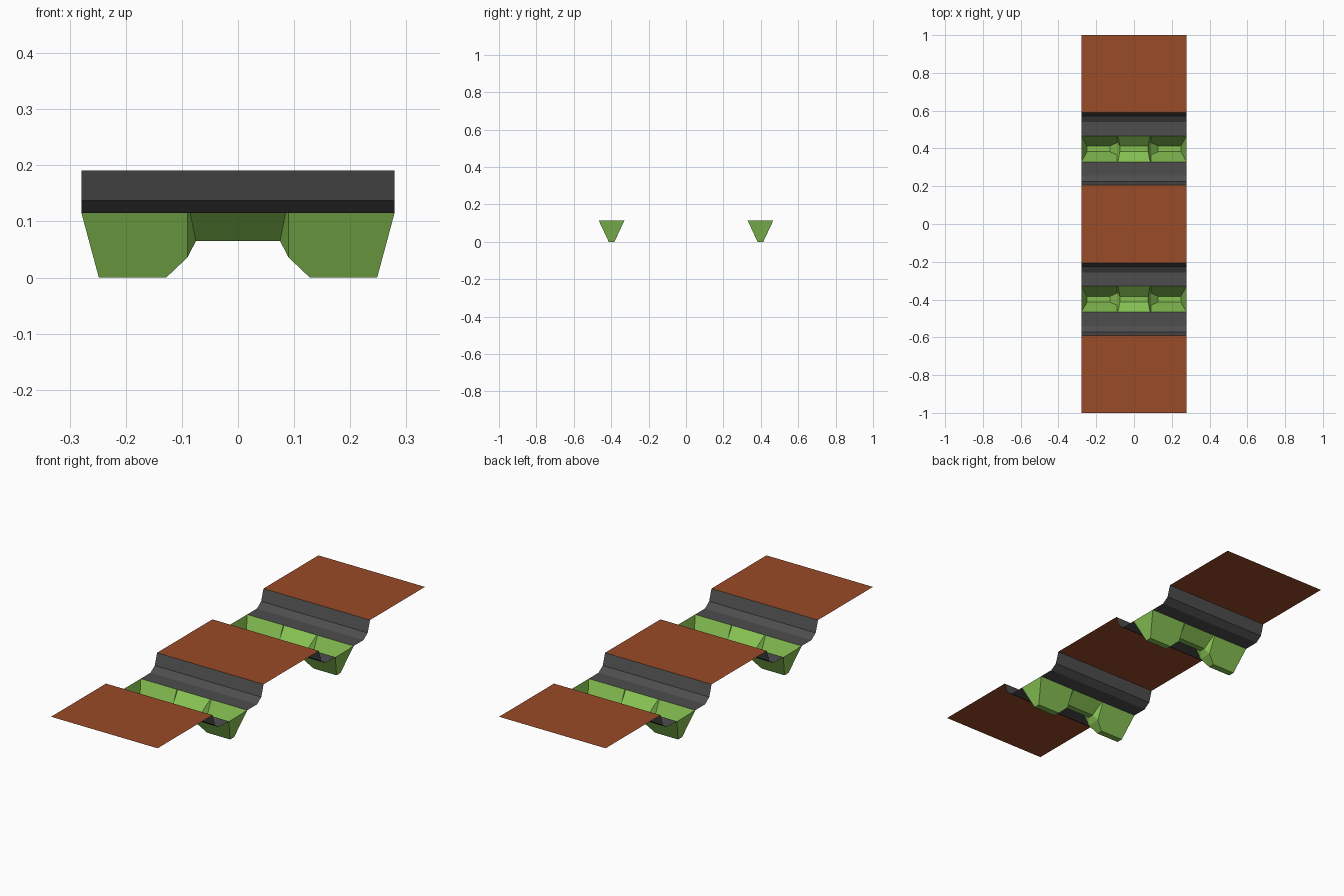
import bpy
import bmesh

cube = bpy.data.objects.get("Cube")
if cube:
    bpy.data.objects.remove(cube, do_unlink=True)


def material(name, color):
    m = bpy.data.materials.new(name)
    m.use_nodes = True
    m.diffuse_color = (*color, 1)
    m.node_tree.nodes["Principled BSDF"].inputs["Base Color"].default_value = (*color, 1)
    return m


brown = material("brown earth", (0.32, 0.07, 0.02))
grey = material("grey stone", (0.075, 0.075, 0.075))
green = material("green channel", (0.24, 0.53, 0.085))

HALF_WIDTH = 0.279
GROUND, LEDGE = 0.191, 0.115
TRENCH_Y = 0.398
BANK_REACH, CHANNEL_REACH = 0.191, 0.069


def loft(name, rows, mat, cap=False):
    """Sheet through rows of points, all faces turned upward."""
    bm = bmesh.new()
    grid = [[bm.verts.new(p) for p in row] for row in rows]
    for a, b in zip(grid, grid[1:]):
        for i in range(len(a) - 1):
            bm.faces.new((a[i], a[i + 1], b[i + 1], b[i]))
    if cap:
        bm.faces.new(grid[0])
        bm.faces.new(grid[-1])
    bm.normal_update()
    for f in bm.faces:
        if f.normal.z < 0:
            f.normal_flip()
    mesh = bpy.data.meshes.new(name)
    bm.to_mesh(mesh)
    bm.free()
    mesh.materials.append(mat)
    obj = bpy.data.objects.new(name, mesh)
    bpy.context.collection.objects.link(obj)
    return obj


def strip(name, profile, mat):
    """Extrude a (y, z) profile across the full width."""
    return loft(name, [[(x, y, z) for y, z in profile]
                       for x in (-HALF_WIDTH, HALF_WIDTH)], mat)


# Flat ground plates
edge = TRENCH_Y + BANK_REACH
inner = TRENCH_Y - BANK_REACH
for name, y0, y1 in (("front_ground", -1, -edge),
                     ("middle_ground", -inner, inner),
                     ("back_ground", edge, 1)):
    strip(name, [(y0, GROUND), (y1, GROUND)], brown)

# Bank profile: distance from the trench centre, height
bank = [(BANK_REACH, GROUND), (0.174, 0.137), (0.142, LEDGE), (CHANNEL_REACH, LEDGE)]

# Channel stations: top x, bottom x, bottom height, bottom half depth
half = [(HALF_WIDTH, 0.248, 0, 0.015),
        (0.128, 0.128, 0, 0.015),
        (0.09, 0.09, 0.036, 0.032),
        (0.085, 0.075, 0.065, 0.014)]
stations = [(-t, -b, z, d) for t, b, z, d in half] + half[::-1]

for side, cy in (("front", -TRENCH_Y), ("back", TRENCH_Y)):
    # Stepped banks on both sides of the trench
    for s, part in ((-1, "near"), (1, "far")):
        strip(f"{side}_{part}_bank", [(cy + s * d, z) for d, z in bank], grey)
    # Channel with two deep basins and a raised middle
    rows = [[(t, cy - CHANNEL_REACH, LEDGE), (b, cy - d, z),
             (b, cy + d, z), (t, cy + CHANNEL_REACH, LEDGE)]
            for t, b, z, d in stations]
    loft(f"{side}_channel", rows, green, cap=True)
